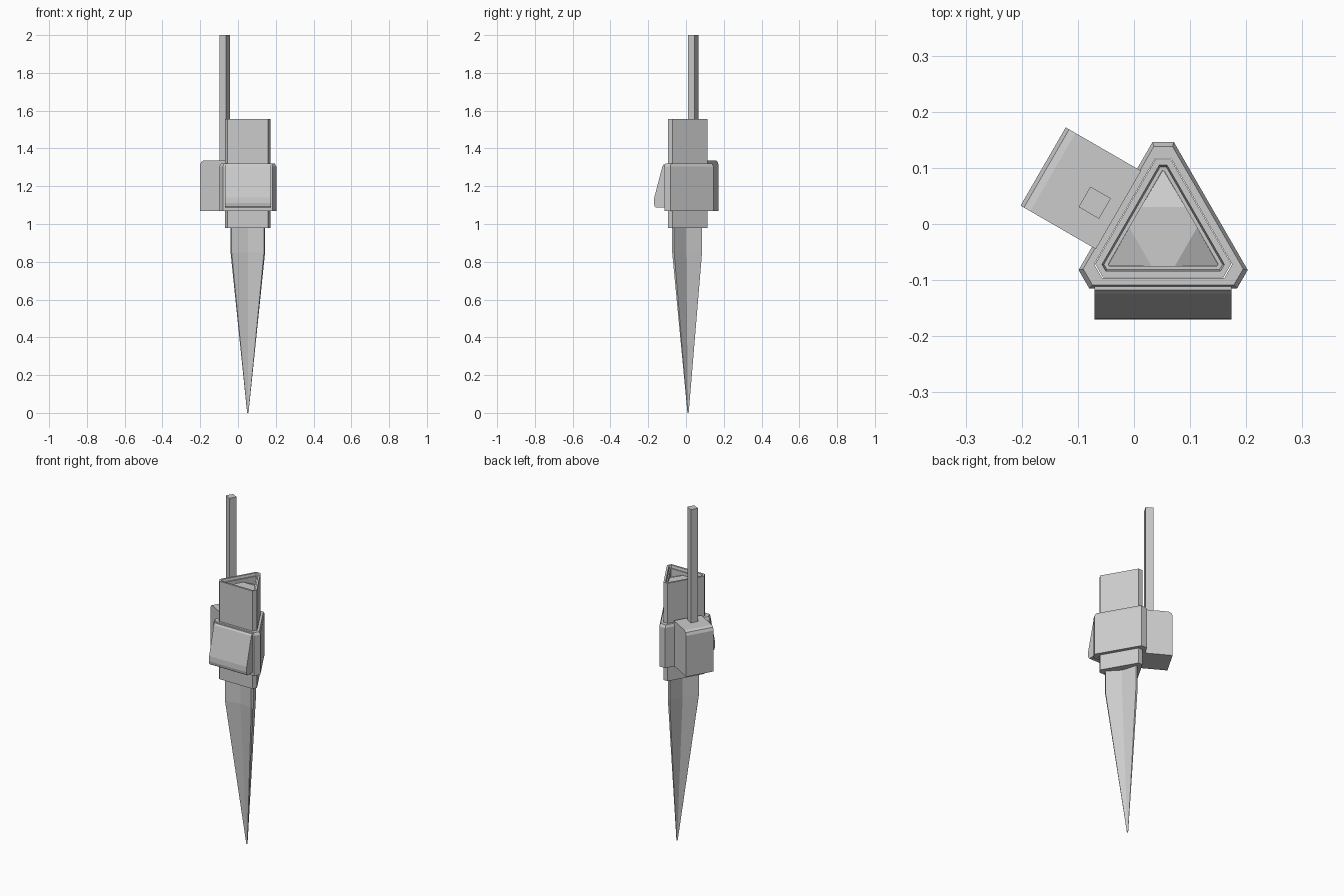
import bpy, bmesh, math
from mathutils import Vector

if "Cube" in bpy.data.objects:
    bpy.data.objects.remove(bpy.data.objects["Cube"])

CX, CY = 0.052, -0.017          # axis of the triangular body


def polar(a, rad, side=0.0):
    a = math.radians(a)
    return (rad * math.cos(a) - side * math.sin(a),
            rad * math.sin(a) + side * math.cos(a))


def tri_ring(R, r):
    """Triangle with cut corners: corner distance R, side distance r."""
    w = (r - R / 2) / math.sin(math.radians(60))
    return [polar(90 + 120 * k, R, s * w) for k in range(3) for s in (-1, 1)]


def star_ring(R, w, valley):
    pts = []
    for k in range(3):
        a = 90 + 120 * k
        pts += [polar(a, R, -w), polar(a, R, w), polar(a + 60, valley)]
    return pts


def finish(name, bm, bevel=0.0):
    bmesh.ops.recalc_face_normals(bm, faces=bm.faces)
    me = bpy.data.meshes.new(name)
    bm.to_mesh(me)
    bm.free()
    ob = bpy.data.objects.new(name, me)
    bpy.context.collection.objects.link(ob)
    if bevel:
        m = ob.modifiers.new("soft_edges", 'BEVEL')
        m.width, m.segments = bevel, 2
    return ob


def loft(name, rings, cap_top=True, cap_bottom=True, bevel=0.0):
    """Join rings of (points, z, centre_x, centre_y) from bottom to top."""
    bm = bmesh.new()
    loops = [[bm.verts.new((x + cx, y + cy, z)) for x, y in pts]
             for pts, z, cx, cy in rings]
    for a, b in zip(loops, loops[1:]):
        for i in range(len(a)):
            j = (i + 1) % len(a)
            bm.faces.new((a[i], a[j], b[j], b[i]))
    if cap_bottom:
        bm.faces.new(loops[0][::-1])
    if cap_top:
        bm.faces.new(loops[-1])
    return finish(name, bm, bevel)


def side_block(name, angle, profile, t0, t1, bevel=0.0):
    """Extrude an (outward distance, z) profile along one side of the body."""
    bm = bmesh.new()
    ends = []
    for t in (t0, t1):
        vs = []
        for n, z in profile:
            x, y = polar(angle, n, t)
            vs.append(bm.verts.new((x + CX, y + CY, z)))
        ends.append(vs)
    a, b = ends
    for i in range(len(a)):
        j = (i + 1) % len(a)
        bm.faces.new((a[i], a[j], b[j], b[i]))
    bm.faces.new(a)
    bm.faces.new(b[::-1])
    return finish(name, bm, bevel)


# three-finned ground spike
fins = star_ring(0.102, 0.006, 0.036)
tip = [(x * 0.04, y * 0.04) for x, y in fins]
loft("ground_spike", [(tip, 0, CX, 0.01), (fins, 0.85, CX, CY), (fins, 0.99, CX, CY)])

# triangular body with a stepped rim around the recessed top
loft("body_tube", [(tri_ring(R, r), z, CX, CY) for R, r, z in (
    (0.132, 0.078, 0.98), (0.132, 0.078, 1.555), (0.122, 0.067, 1.555),
    (0.119, 0.064, 1.54), (0.112, 0.0575, 1.54), (0.112, 0.0575, 1.49))], cap_top=False)

# faceted panel inside the recess: raised centre, sloping corners
bm = bmesh.new()
mid = [bm.verts.new((x + CX, y + CY, 1.52)) for x, y in tri_ring(0.047, 0.0575)]
bm.faces.new(mid)
for k in range(3):
    x, y = polar(90 + 120 * k, 0.114)
    corner = bm.verts.new((x + CX, y + CY, 1.49))
    bm.faces.new((mid[2 * k], mid[2 * k + 1], corner))
finish("top_panel", bm)

# collar around the body
loft("collar", [(tri_ring(R, r), z, CX, CY) for R, r, z in (
    (0.134, 0.079, 1.07), (0.163, 0.098, 1.07),
    (0.163, 0.098, 1.305), (0.155, 0.092, 1.32), (0.134, 0.079, 1.32))],
    cap_top=False, cap_bottom=False)

# sloping front housing with a rounded lower lip
side_block("front_housing", 270, [
    (0.09, 1.315), (0.101, 1.315), (0.108, 1.305), (0.151, 1.14), (0.153, 1.11),
    (0.150, 1.095), (0.143, 1.088), (0.09, 1.088)], -0.122, 0.122)

# side box and its square antenna
side_block("side_box", 150, [
    (0.09, 1.07), (0.245, 1.07), (0.245, 1.31), (0.238, 1.327),
    (0.225, 1.335), (0.09, 1.335)], -0.077, 0.084)
half = 0.021
square = [polar(150, a * half, b * half) for a, b in ((-1, -1), (1, -1), (1, 1), (-1, 1))]
loft("antenna", [(square, 1.3, -0.07, 0.038), (square, 2.0, -0.07, 0.038)])
